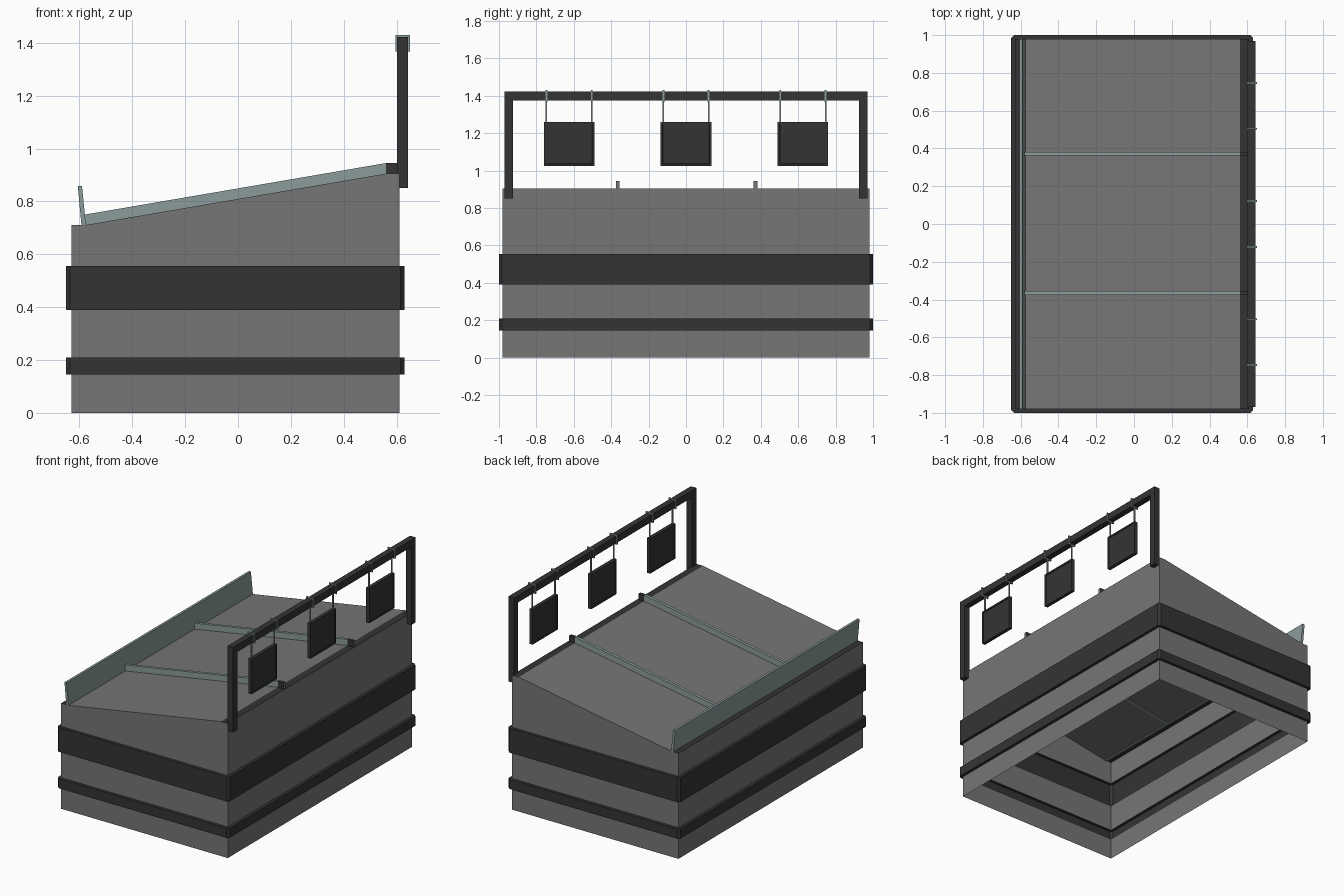
import bpy, bmesh, math
from mathutils import Vector

if "Cube" in bpy.data.objects:
    bpy.data.objects.remove(bpy.data.objects["Cube"])


def material(name, rgb):
    m = bpy.data.materials.new(name)
    m.diffuse_color = (*rgb, 1)
    m.use_nodes = True
    m.node_tree.nodes["Principled BSDF"].inputs["Base Color"].default_value = m.diffuse_color
    return m


GREY = material("mid grey", (0.18, 0.18, 0.18))
DARK = material("charcoal", (0.034, 0.034, 0.034))
TEAL = material("pale teal", (0.26, 0.33, 0.325))


def finish(bm, name, *mats):
    bm.normal_update()
    me = bpy.data.meshes.new(name)
    bm.to_mesh(me)
    bm.free()
    for m in mats:
        me.materials.append(m)
    ob = bpy.data.objects.new(name, me)
    bpy.context.collection.objects.link(ob)
    return ob


def add_box(bm, x0, x1, y0, y1, z0, z1):
    v = bmesh.ops.create_cube(bm, size=1)["verts"]
    for p in v:
        p.co = Vector(((x0, x1)[p.co.x > 0], (y0, y1)[p.co.y > 0], (z0, z1)[p.co.z > 0]))


def box(name, mat, *dims):
    bm = bmesh.new()
    add_box(bm, *dims)
    return finish(bm, name, mat)


def prism(name, mat, profile, y0, y1):
    """Solid from an x-z profile, extruded along y."""
    bm = bmesh.new()
    f = bm.faces.new([bm.verts.new((x, y0, z)) for x, z in profile])
    new = bmesh.ops.extrude_face_region(bm, geom=[f])["geom"]
    for v in new:
        if isinstance(v, bmesh.types.BMVert):
            v.co.y = y1
    bmesh.ops.recalc_face_normals(bm, faces=bm.faces)
    return finish(bm, name, mat)


# Hollow cabinet: stacked rings, bands pushed out, open bottom
X0, X1, Y = -0.63, 0.61, 0.98
BANDS = ((0.145, 0.21), (0.39, 0.555))


def ring(bm, z, grow=0.0, c=0.0):
    a, b, y = X0 - grow, X1 + grow, Y + grow
    pts = [(a + c, -y), (b - c, -y), (b, -y + c), (b, y - c),
           (b - c, y), (a + c, y), (a, y - c), (a, -y + c)]
    return [bm.verts.new((px, py, z)) for px, py in pts]


bm = bmesh.new()
rings = [(ring(bm, 0), 0)]
for lo, hi in BANDS:
    rings.append((ring(bm, lo), 0))
    rings.append((ring(bm, lo, 0.02, 0.015), 1))
    rings.append((ring(bm, hi, 0.02, 0.015), 1))
    rings.append((ring(bm, hi), 1))
for (r0, _), (r1, mat) in zip(rings, rings[1:]):
    for i in range(8):
        j = (i + 1) % 8
        bm.faces.new((r0[i], r0[j], r1[j], r1[i])).material_index = mat

# Sloped upper section with dark ledges at both ends
prof = [(X0, 0.555), (X1, 0.555), (X1, 0.905), (0.56, 0.905), (-0.58, 0.71), (X0, 0.71)]
front = [bm.verts.new((x, -Y, z)) for x, z in prof]
back = [bm.verts.new((x, Y, z)) for x, z in prof]
bm.faces.new(front)
bm.faces.new(back[::-1])
for i in range(1, 6):
    j = (i + 1) % 6
    f = bm.faces.new((front[i], back[i], back[j], front[j]))
    f.material_index = 1 if i in (2, 4) else 0
bmesh.ops.remove_doubles(bm, verts=bm.verts, dist=1e-4)
finish(bm, "cabinet", GREY, DARK)

# Raised lip along the low edge
prism("front_lip", TEAL, [(-0.592, 0.706), (-0.575, 0.708), (-0.59, 0.858), (-0.606, 0.858)], -Y, Y)

# Sloped dividers with end blocks on the high ledge
for side, y in (("left", -0.365), ("right", 0.372)):
    prism("divider_" + side, TEAL,
          [(-0.58, 0.708), (0.56, 0.903), (0.56, 0.945), (-0.58, 0.75)], y - 0.01, y + 0.01)
    b = box("divider_end_" + side, DARK, 0.56, 0.603, y - 0.01, y + 0.01, 0.905, 0.945)
    b.data.materials.append(GREY)
    for f in b.data.polygons:
        if f.normal.x > 0.9:
            f.material_index = 1

# Overhead sign frame
FX0, FX1 = 0.602, 0.643
for side, s in (("left", -1), ("right", 1)):
    ys = sorted((s * 0.925, s * 0.97))
    box("frame_post_" + side, DARK, FX0, FX1, *ys, 0.85, 1.375)
box("frame_beam", DARK, FX0, FX1, -0.97, 0.97, 1.375, 1.422)

# Hanging boards with recessed faces, hook loops and rods
XC = (FX0 + FX1) / 2
for n, yc in enumerate((-0.625, 0.0, 0.625), 1):
    bm = bmesh.new()
    add_box(bm, XC - 0.012, XC + 0.012, yc - 0.135, yc + 0.135, 1.025, 1.26)
    bm.normal_update()
    sides = [f for f in bm.faces if abs(f.normal.x) > 0.9]
    bmesh.ops.inset_individual(bm, faces=sides, thickness=0.015)
    bmesh.ops.inset_individual(bm, faces=sides, thickness=0.002, depth=-0.004)
    finish(bm, f"hanging_board_{n}", DARK)

    bm = bmesh.new()
    for s in (-1, 1):
        y = yc + s * 0.121
        lo, hi = y - 0.005, y + 0.005
        add_box(bm, 0.595, 0.65, lo, hi, 1.422, 1.43)
        add_box(bm, 0.595, 0.65, lo, hi, 1.367, 1.375)
        add_box(bm, 0.595, FX0, lo, hi, 1.375, 1.422)
        add_box(bm, FX1, 0.65, lo, hi, 1.375, 1.422)
        add_box(bm, XC - 0.004, XC + 0.004, y - 0.004, y + 0.004, 1.255, 1.37)
    finish(bm, f"board_hooks_{n}", TEAL)
